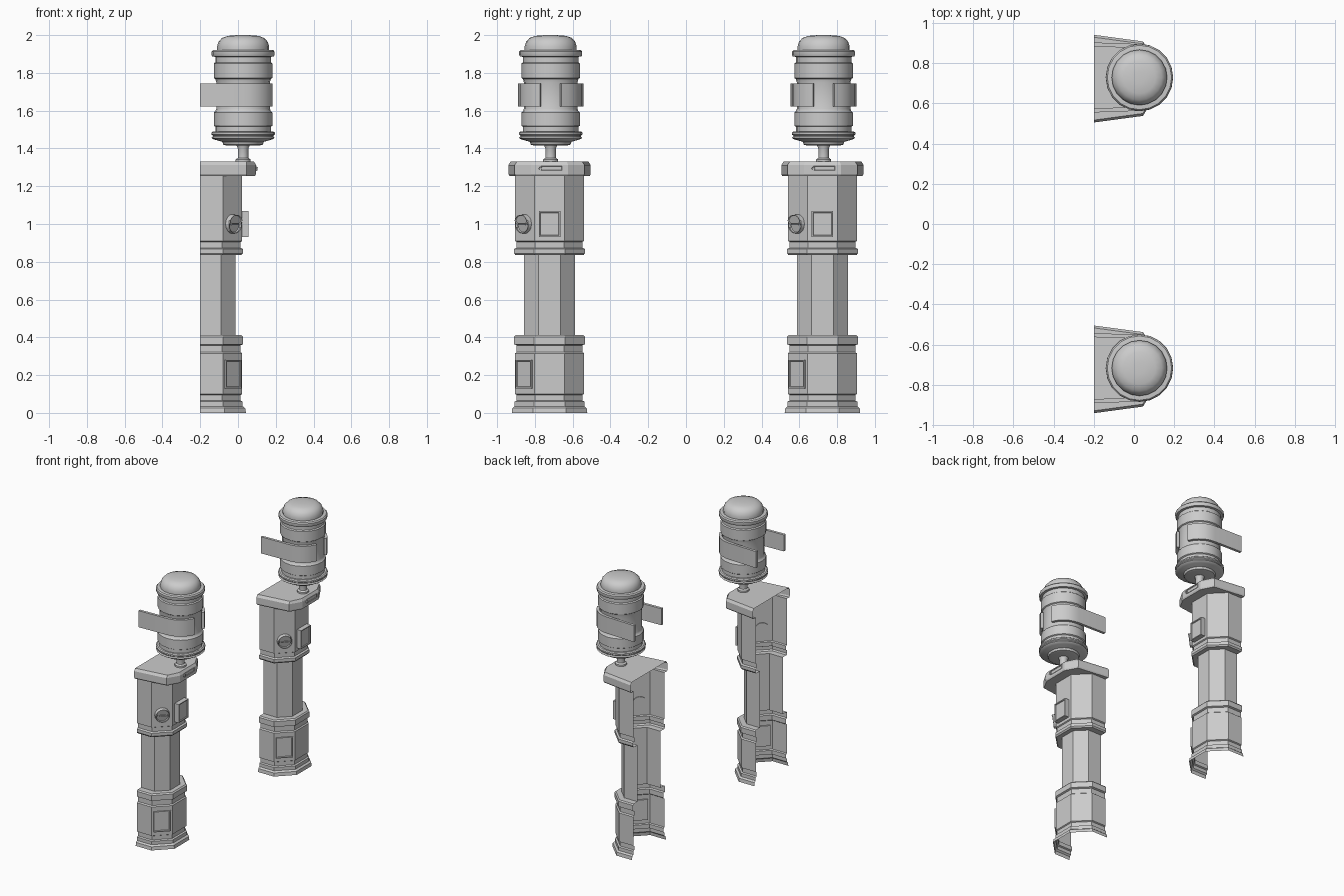
import bpy, bmesh, math
from mathutils import Matrix, Vector

if "Cube" in bpy.data.objects:
    bpy.data.objects.remove(bpy.data.objects["Cube"])

POSTS = (-0.7225, 0.7225)   # y centres of the two lamp posts
BACK = -0.2                 # posts are cut open along the wall plane
LAMP = (0.027, 0.006)       # lamp axis relative to the post centre


def place(name, bm, angle=None):
    """Turn a bmesh into one object per post, sharing the mesh."""
    bmesh.ops.recalc_face_normals(bm, faces=bm.faces)
    mesh = bpy.data.meshes.new(name)
    bm.to_mesh(mesh)
    bm.free()
    for i, y in enumerate(POSTS):
        ob = bpy.data.objects.new(f"{name}_{i + 1}", mesh)
        ob.location.y = y
        bpy.context.collection.objects.link(ob)
    if angle:
        bpy.ops.object.select_all(action='DESELECT')
        ob.select_set(True)
        bpy.context.view_layer.objects.active = ob
        bpy.ops.object.shade_smooth_by_angle(angle=math.radians(angle))


def loft(bm, rings, closed=False):
    rows = [[bm.verts.new(p) for p in r] for r in rings]
    n = len(rows[0])
    for a, b in zip(rows, rows[1:]):
        for i in range(n if closed else n - 1):
            j = (i + 1) % n
            bm.faces.new((a[i], a[j], b[j], b[i]))
    return rows


def mirrored(half, z):
    return [(x, y, z) for x, y in half] + [(x, -y, z) for x, y in reversed(half)]


def octagon(z, a, f):
    """Half octagon: half width a, front face at x = f."""
    c = 0.56 * a
    return mirrored([(BACK, -a), (f - c, -a), (f, -a + c)], z)


def cap_ring(z, i):
    return mirrored([(BACK, -0.218 + i), (0.045, -0.185 + i), (0.096 - i, -0.098 + i / 2)], z)


# Octagonal post with plinth, shaft and upper body, open at the back
stack = [(0, .2, .042), (.025, .197, .038), (.035, .185, .025), (.06, .185, .025),
         (.065, .174, .014), (.095, .174, .014), (.1, .183, .022), (.315, .183, .022),
         (.322, .174, .014), (.358, .174, .014), (.363, .187, .026), (.403, .187, .026),
         (.412, .18, .018), (.412, .135, -.014), (.835, .135, -.014), (.835, .18, .018),
         (.845, .187, .026), (.868, .187, .026), (.874, .174, .014), (.905, .174, .014),
         (.91, .183, .022), (1.255, .183, .022)]
bm = bmesh.new()
loft(bm, [octagon(*s) for s in stack])
place("post", bm)

# Tapered cap with a bevelled top edge
bm = bmesh.new()
rows = loft(bm, [octagon(1.255, .183, .022), cap_ring(1.255, .005), cap_ring(1.265, 0),
                 cap_ring(1.312, 0), cap_ring(1.33, .012)])
bm.faces.new(rows[-1])
place("cap", bm)


def framed(name, bm, pos, turn, border, sink):
    """Recess the outer (+x) face, then turn and move the part onto the post."""
    face = max(bm.faces, key=lambda f: f.calc_center_median().x)
    bmesh.ops.inset_region(bm, faces=[face], thickness=border, depth=0)
    bmesh.ops.inset_region(bm, faces=[face], thickness=0.004, depth=-sink)
    bm.transform(Matrix.Translation(pos) @ Matrix.Rotation(math.radians(turn), 4, 'Z'))
    place(name, bm)


def panel(name, pos, turn, size, border=0.01, sink=0.006):
    bm = bmesh.new()
    bmesh.ops.create_cube(bm, size=1)
    bm.transform(Matrix.Diagonal((*size, 1)))
    framed(name, bm, pos, turn, border, sink)


def disc(name, pos, turn, radius, depth, sides, border, sink):
    bm = bmesh.new()
    bmesh.ops.create_cone(bm, cap_ends=True, segments=sides, radius1=radius,
                          radius2=radius * 0.92, depth=depth)
    bm.transform(Matrix.Rotation(math.pi / 2, 4, 'Y'))
    framed(name, bm, pos, turn, border, sink)


# Fittings on the front and diagonal faces
diag = Vector((-0.029, -0.132, 0))
panel("front_plate", (0.036, 0, 1.0), 0, (0.04, 0.114, 0.138))
panel("lower_hatch", diag + Vector((0, 0, .205)), -45, (0.02, 0.116, 0.152))
disc("dial", diag + Vector((0.004, -.004, 1.0)), -45, 0.053, 0.03, 16, 0.01, 0.006)
panel("dial_needle", diag + Vector((0.009, -.009, 1.0)), -45, (0.02, 0.05, 0.008), 0.001, 0.001)
panel("cap_slot", (0.094, 0.01, 1.296), 0, (0.01, 0.12, 0.03), 0.005, 0.004)
disc("cap_screw", (0.097, -0.048, 1.293), 0, 0.01, 0.012, 8, 0.002, 0.002)


def lathe(name, profile, sides, angle):
    bm = bmesh.new()
    rows = loft(bm, [[(LAMP[0] + r * math.cos(2 * math.pi * k / sides),
                       LAMP[1] + r * math.sin(2 * math.pi * k / sides), z)
                      for k in range(sides)] for r, z in profile], True)
    bm.faces.new(rows[0])
    bm.faces.new(rows[-1])
    place(name, bm, angle)


# Stem and banded lamp body
lathe("stem", [(.04, 1.328), (.04, 1.342), (.028, 1.35), (.028, 1.4), (.036, 1.42)], 12, 40)
lathe("lamp_body", [
    (.085, 1.415), (.105, 1.42), (.11, 1.435), (.145, 1.445), (.16, 1.45), (.167, 1.456),
    (.16, 1.464), (.16, 1.468), (.168, 1.474), (.168, 1.484), (.16, 1.49), (.147, 1.49),
    (.147, 1.515), (.155, 1.52), (.155, 1.59), (.147, 1.597), (.142, 1.61), (.142, 1.75),
    (.147, 1.768), (.155, 1.773), (.155, 1.85), (.147, 1.856), (.147, 1.885),
    (.163, 1.887), (.167, 1.895), (.167, 1.912), (.16, 1.92), (.138, 1.922)], 20, 30)
lathe("lamp_dome", [(.138, 1.92), (.138, 1.94), (.13, 1.965), (.112, 1.985), (.08, 1.996),
                    (.03, 2.0)], 20, 40)

# Wall straps gripping the lamp from both sides
for label, side in (("left", -1), ("right", 1)):
    bm = bmesh.new()
    angles = [math.radians(a) for a in (20, 34, 48, 62, 76, 90)]

    def outline(r):
        arc = [(LAMP[0] + r * math.cos(a), LAMP[1] + side * r * math.sin(a)) for a in angles]
        return arc + [(BACK, LAMP[1] + side * (r + 0.008))]
    inner, outer = outline(0.146), outline(0.166)
    loop = outer + inner[::-1]
    rows = loft(bm, [[(x, y, z) for x, y in loop] for z in (1.622, 1.745)], True)
    n = len(outer)
    for row in rows:
        for i in range(n - 1):
            bm.faces.new((row[i], row[i + 1], row[-2 - i], row[-1 - i]))
    place(f"{label}_strap", bm, 30)
